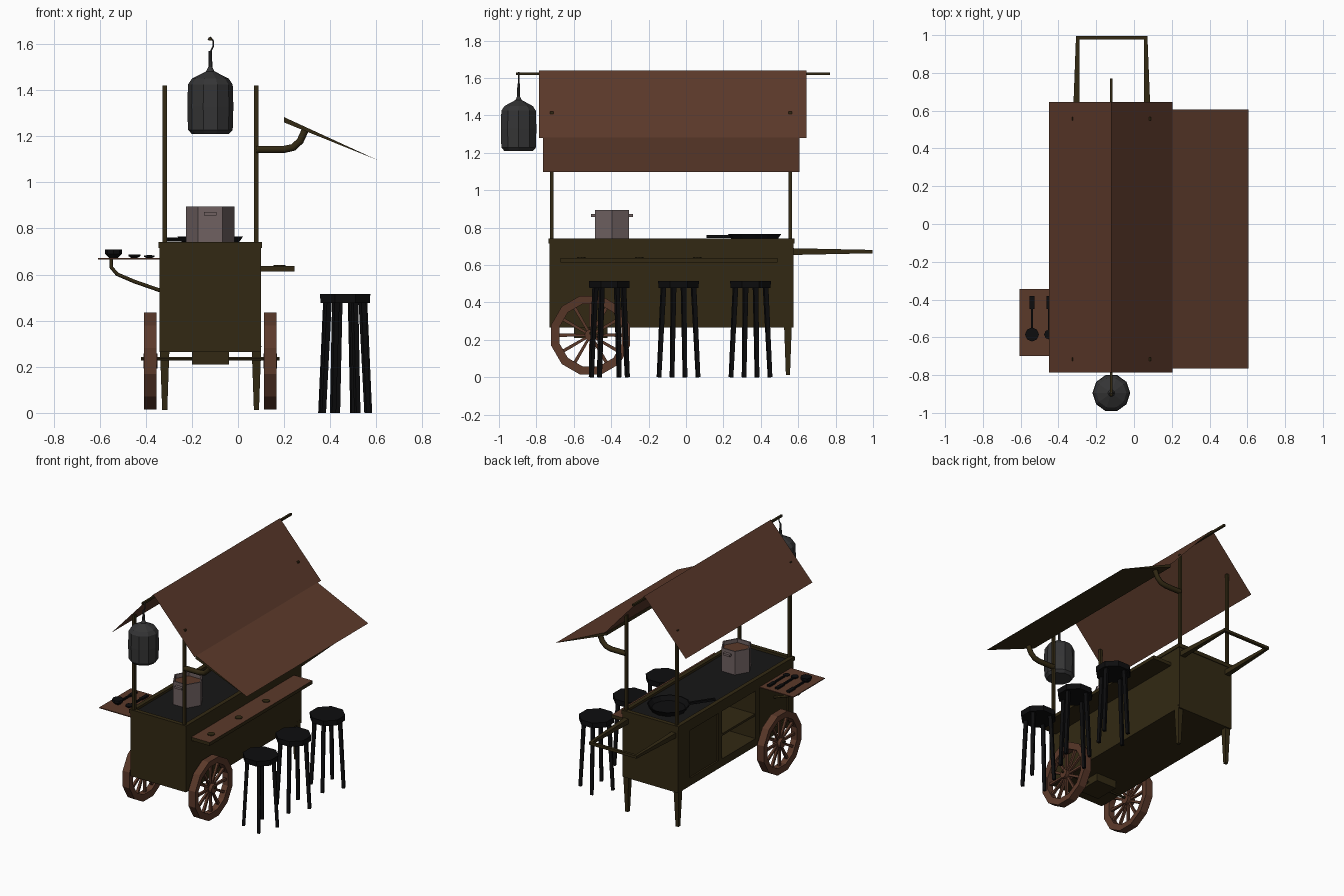
import bpy, bmesh, math
from mathutils import Vector, Matrix

if "Cube" in bpy.data.objects:
    bpy.data.objects.remove(bpy.data.objects["Cube"])


def material(name, r, g, b):
    m = bpy.data.materials.new(name)
    m.diffuse_color = (r, g, b, 1)
    m.use_nodes = True
    m.node_tree.nodes["Principled BSDF"].inputs["Base Color"].default_value = (r, g, b, 1)
    m.roughness = 0.8
    return m


BROWN = material("red_brown_wood", .105, .041, .023)
OLIVE = material("dark_olive_wood", .032, .022, .0065)
BLACK = material("black_iron", .004, .004, .0045)
SLATE = material("dark_counter", .008, .008, .0085)
GREY = material("lantern_grey", .035, .035, .036)
STEEL = material("pot_metal", .16, .12, .12)


def finish(name, bm, *mats):
    me = bpy.data.meshes.new(name)
    bmesh.ops.recalc_face_normals(bm, faces=bm.faces)
    bm.to_mesh(me)
    bm.free()
    for m in mats:
        me.materials.append(m)
    ob = bpy.data.objects.new(name, me)
    bpy.context.collection.objects.link(ob)
    return ob


def box(name, mat, x, y, z, top=None):
    """Box from (min, max) ranges; the upward face may have its own material."""
    bm = bmesh.new()
    size = [r[1] - r[0] for r in (x, y, z)]
    mid = [(r[0] + r[1]) / 2 for r in (x, y, z)]
    bmesh.ops.create_cube(bm, size=1, matrix=Matrix.Translation(mid) @ Matrix.Diagonal((*size, 1)))
    bm.normal_update()
    if top:
        for f in bm.faces:
            f.material_index = int(f.normal.z > .5)
    return finish(name, bm, mat, *([top] if top else []))


def beam(name, mat, a, b, r1, r2=None, sides=4):
    """Straight bar between two points; four sides gives a square section."""
    a, b = Vector(a), Vector(b)
    k = math.sqrt(2) if sides == 4 else 1
    rot = (b - a).to_track_quat('Z', 'Y').to_matrix().to_4x4()
    bm = bmesh.new()
    bmesh.ops.create_cone(bm, cap_ends=True, segments=sides, radius1=r1 * k,
                          radius2=(r1 if r2 is None else r2) * k, depth=(b - a).length,
                          matrix=Matrix.Translation((a + b) / 2) @ rot @ Matrix.Rotation(math.pi / sides, 4, 'Z'))
    return finish(name, bm, mat)


def lathe(name, mat, profile, sides, at, closed=False, turn=0, axis='Z'):
    """Revolve (radius, height) points; a closed profile makes a ring."""
    bm = bmesh.new()
    rings = [[bm.verts.new((r * math.cos(t), r * math.sin(t), h)) for r, h in profile]
             for t in (turn + math.tau * i / sides for i in range(sides))]
    n = len(profile)
    for i in range(sides):
        p, q = rings[i], rings[(i + 1) % sides]
        for j in range(n if closed else n - 1):
            k = (j + 1) % n
            bm.faces.new((p[j], q[j], q[k], p[k]))
    if not closed:
        bm.faces.new([r[0] for r in rings])
        bm.faces.new([r[-1] for r in rings])
    rot = Matrix.Rotation(math.pi / 2, 4, 'Y') if axis == 'X' else Matrix()
    bm.transform(Matrix.Translation(at) @ rot)
    return finish(name, bm, mat)


def pipe(name, mat, points, radius):
    """Bent bar through a few points, turned into a mesh."""
    cu = bpy.data.curves.new(name, 'CURVE')
    cu.dimensions = '3D'
    cu.bevel_depth, cu.bevel_resolution, cu.use_fill_caps = radius, 1, True
    sp = cu.splines.new('POLY')
    sp.points.add(len(points) - 1)
    for p, co in zip(sp.points, points):
        p.co = (*co, 1)
    tmp = bpy.data.objects.new("tmp", cu)
    bpy.context.collection.objects.link(tmp)
    me = bpy.data.meshes.new_from_object(tmp.evaluated_get(bpy.context.evaluated_depsgraph_get()))
    bpy.data.objects.remove(tmp)
    me.materials.clear()
    me.materials.append(mat)
    ob = bpy.data.objects.new(name, me)
    bpy.context.collection.objects.link(ob)
    return ob


# Cabinet body with recessed doors and an open cubby on the right-hand side
body = box("cart_body", OLIVE, (-.34, .1), (-.73, .575), (.265, .72))
for y0, y1, depth in ((.12, .44, .012), (-.3, .08, .25), (-.67, -.35, .012)):
    cut = box("cutter", OLIVE, (-.4, -.34 + depth), (y0, y1), (.32, .66))
    cut.hide_render = True
    mod = body.modifiers.new("recess", 'BOOLEAN')
    mod.operation, mod.object, mod.solver = 'DIFFERENCE', cut, 'EXACT'
    bpy.context.view_layer.objects.active = body
    bpy.ops.object.modifier_apply(modifier=mod.name)
    bpy.data.objects.remove(cut)
box("cubby_shelf", OLIVE, (-.335, -.09), (-.3, .08), (.48, .495))

# Counter top and its raised rim
box("counter_top", SLATE, (-.325, .085), (-.715, .56), (.715, .725))
for x in (-.345, .075):
    box("counter_rim_side", OLIVE, (x, x + .03), (-.735, .58), (.715, .742))
for y in (-.735, .55):
    box("counter_rim_end", OLIVE, (-.315, .075), (y, y + .03), (.715, .742))

# Roof posts, rear legs and push handle
for x in (-.318, .08):
    for y in (-.717, .558):
        beam("roof_post", OLIVE, (x, y, .735), (x, y, 1.42), .0095)
    beam("rear_leg", OLIVE, (x, .545, .29), (x, .545, .012), .021, .011)
for x, end in ((-.305, -.298), (.07, .062)):
    beam("handle_bar", OLIVE, (x, .57, .672), (end, .995, .672), .018, .009)
beam("handle_grip", OLIVE, (-.305, .987, .672), (.069, .987, .672), .0095)

# Gable roof sheets, ridge pole
bm = bmesh.new()
rows = [[bm.verts.new((x, y, z)) for y in (-.785, .645)]
        for x, z in ((-.45, 1.28), (-.12, 1.64), (.205, 1.28))]
for p, q in zip(rows, rows[1:]):
    bm.faces.new((p[0], q[0], q[1], p[1]))
finish("gable_roof", bm, BROWN)
beam("ridge_pole", OLIVE, (-.12, -.91, 1.622), (-.12, .77, 1.622), .007)

# Tapered awning, brown on top and dark beneath, with bent brackets
bm = bmesh.new()
ends = [[bm.verts.new((x, y, z)) for x, z in ((.2, 1.283), (.605, 1.097), (.2, 1.26))]
        for y in (-.765, .607)]
for f in ends:
    bm.faces.new(f)
for i in range(3):
    j = (i + 1) % 3
    f = bm.faces.new((ends[0][i], ends[0][j], ends[1][j], ends[1][i]))
    f.material_index = int(i == 0)
finish("awning", bm, OLIVE, BROWN)
for y in (-.717, .558):
    pipe("awning_bracket", OLIVE, [(.08, y, 1.143), (.2, y, 1.143), (.24, y, 1.152),
                                   (.27, y, 1.18), (.295, y, 1.235)], .018)

# Hanging lantern
lathe("lantern", GREY, [(.08, 1.21), (.097, 1.228), (.1, 1.33), (.097, 1.425), (.08, 1.45),
                        (.018, 1.482), (.009, 1.5), (.007, 1.57)], 10, (-.12, -.895, 0))
pipe("lantern_hook", GREY, [(-.12, -.895, 1.565), (-.108, -.895, 1.59), (-.108, -.895, 1.615),
                            (-.12, -.895, 1.63), (-.13, -.895, 1.618)], .004)

# Spoked wheels and axle
for x in (-.38, .14):
    centre = Vector((x, -.51, .225))
    lathe("wheel_rim", BROWN, [(.218, -.027), (.218, .027), (.172, .022), (.172, -.022)], 12,
          centre, True, math.pi / 12, 'X')
    lathe("wheel_hub", BROWN, [(.032, -.03), (.032, .03)], 12, centre, axis='X')
    for i in range(12):
        t = math.tau * i / 12
        d = Vector((0, math.cos(t), math.sin(t)))
        beam("wheel_spoke", BROWN, centre + d * .025, centre + d * .18, .007, .009)
beam("axle", OLIVE, (-.42, -.51, .235), (.18, -.51, .235), .008, sides=6)
box("axle_block", OLIVE, (-.2, -.04), (-.6, -.42), (.21, .27))

# Serving ledge with coasters
box("serving_ledge", OLIVE, (.1, .245), (-.67, .49), (.613, .637), BROWN)
for y in (-.56, -.25, .06):
    lathe("coaster", OLIVE, [(.025, .636), (.025, .642)], 10, (.18, y, 0))

# Utensil shelf, its bracket and three ladles
box("utensil_shelf", BROWN, (-.607, -.34), (-.7, -.345), (.666, .672))
pipe("shelf_bracket", OLIVE, [(-.55, -.52, .667), (-.55, -.52, .632), (-.525, -.52, .602),
                              (-.45, -.52, .57), (-.335, -.52, .53)], .008)
for x, r, h in ((-.54, .037, .036), (-.45, .026, .016), (-.385, .022, .01)):
    lathe("ladle_bowl", BLACK, [(r * .5, .672), (r, .672 + h * .5), (r, .672 + h)], 8, (x, -.585, 0))
    beam("ladle_handle", BLACK, (x, -.56, .68), (x, -.43, .678), .006)
    box("ladle_grip", BLACK, (x - .012, x + .012), (-.45, -.38), (.672, .684))

# Cooking pot with broth and two handles
lathe("pot", STEEL, [(.095, .728), (.105, .728), (.105, .895), (.095, .895), (.095, .86)], 6, (-.12, -.395, 0))
lathe("broth", BROWN, [(.094, .855), (.094, .868)], 6, (-.12, -.395, 0))
for y in (-.495, -.295):
    box("pot_handle", STEEL, (-.147, -.093), (y - .012, y + .012), (.857, .872))

# Frying pan
lathe("frying_pan", BLACK, [(.115, .727), (.142, .765), (.134, .765), (.11, .738)], 12, (-.12, .367, 0))
beam("frying_pan_handle", BLACK, (-.21, .26, .752), (-.31, .115, .752), .008)

# Three stools
for y, turn in ((-.41, .5), (-.04, .32), (.345, .32)):
    lathe("stool_seat", BLACK, [(.116, .477), (.118, .515)], 8, (.465, y, 0), turn=math.pi / 8)
    for i in range(4):
        t = turn + math.tau * i / 4
        d = Vector((math.cos(t), math.sin(t), 0))
        c = Vector((.465, y, 0))
        beam("stool_leg", BLACK, c + d * .11, c + d * .085 + Vector((0, 0, .48)), .01, .012)
